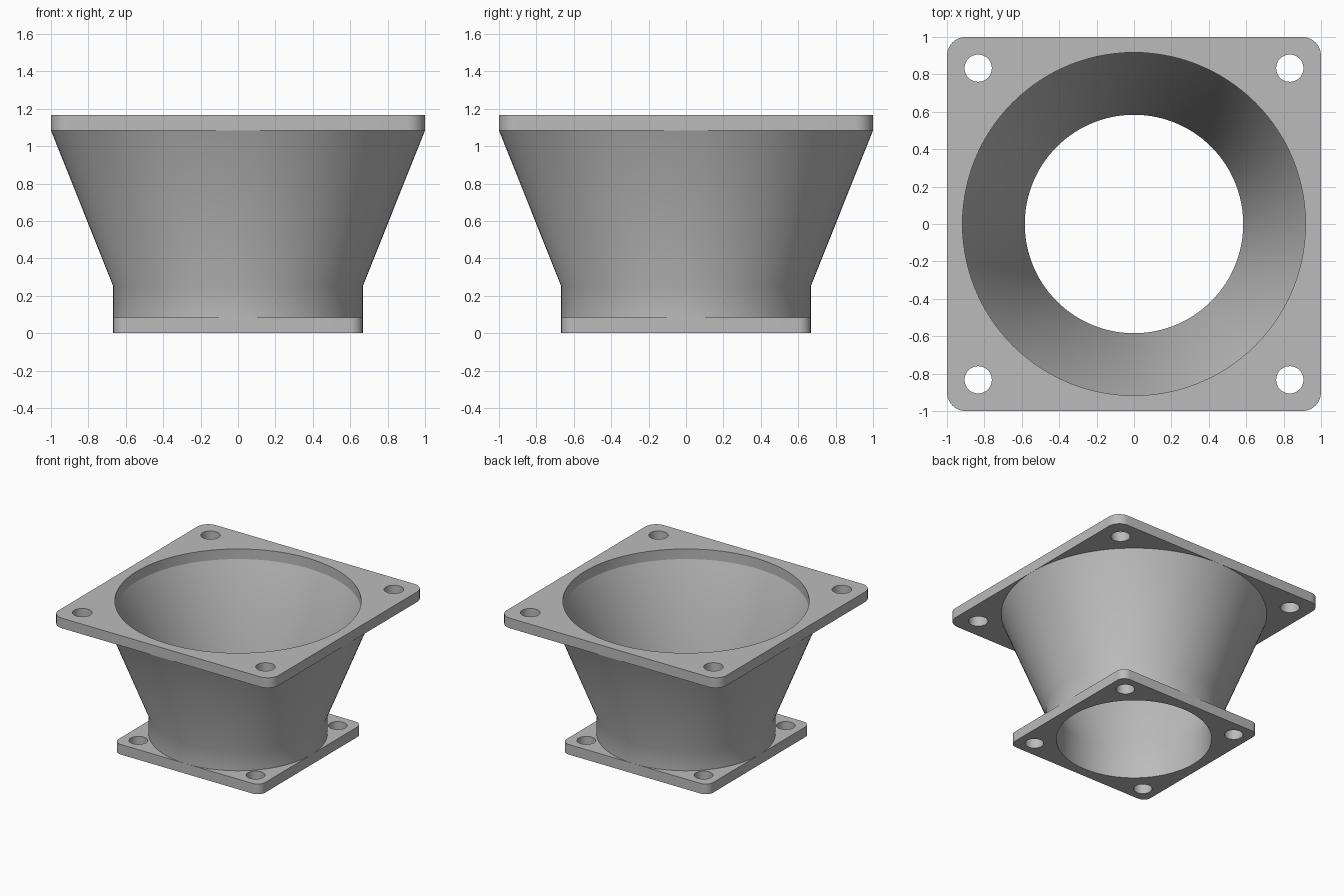
import bpy, bmesh
from math import sin, cos, pi, radians

cube = bpy.data.objects.get("Cube")
if cube:
    bpy.data.objects.remove(cube, do_unlink=True)

grey = bpy.data.materials.new("light grey")
grey.use_nodes = True
colour = (0.5, 0.5, 0.5, 1)
grey.diffuse_color = colour
grey.node_tree.nodes["Principled BSDF"].inputs["Base Color"].default_value = colour

SIDES = 120
PLATE = 0.083          # flange thickness
HEIGHT = 1.167
NECK_TOP = 0.25
WALL = 0.083
SMALL, LARGE = 0.667, 1.0   # flange half widths, also outer funnel radii


def finish(name, bm):
    bmesh.ops.recalc_face_normals(bm, faces=bm.faces)
    mesh = bpy.data.meshes.new(name)
    bm.to_mesh(mesh)
    bm.free()
    mesh.materials.append(grey)
    obj = bpy.data.objects.new(name, mesh)
    bpy.context.collection.objects.link(obj)
    bpy.ops.object.select_all(action='DESELECT')
    obj.select_set(True)
    bpy.context.view_layer.objects.active = obj
    bpy.ops.object.shade_smooth_by_angle(angle=radians(30))
    return obj


def circle(radius, count, cx=0, cy=0):
    return [(cx + radius * cos(2 * pi * i / count),
             cy + radius * sin(2 * pi * i / count)) for i in range(count)]


def rounded_square(half, radius, steps=8):
    points = []
    for corner, (sx, sy) in enumerate([(1, 1), (-1, 1), (-1, -1), (1, -1)]):
        for i in range(steps + 1):
            a = (corner + i / steps) * pi / 2
            points.append((sx * (half - radius) + radius * cos(a),
                           sy * (half - radius) + radius * sin(a)))
    return points


def flange(name, half, corner, hole_at, hole_radius, z):
    """Rounded square plate with a central bore and four screw holes."""
    loops = [rounded_square(half, corner), circle(half - WALL, SIDES)]
    loops += [circle(hole_radius, 32, sx * hole_at, sy * hole_at)
              for sx in (-1, 1) for sy in (-1, 1)]
    bm = bmesh.new()
    edges = []
    for loop in loops:
        verts = [bm.verts.new((x, y, z)) for x, y in loop]
        edges += [bm.edges.new((verts[i - 1], verts[i])) for i in range(len(verts))]
    bmesh.ops.triangle_fill(bm, edges=edges, use_beauty=True, normal=(0, 0, 1))
    raised = bmesh.ops.extrude_face_region(bm, geom=bm.faces[:], use_keep_orig=True)
    bmesh.ops.translate(bm, vec=(0, 0, PLATE),
                        verts=[v for v in raised["geom"] if isinstance(v, bmesh.types.BMVert)])
    return finish(name, bm)


# Square flanges at both ends
flange("bottom_flange", SMALL, 0.067, 0.533, 0.07, 0)
flange("top_flange", LARGE, 0.1, 0.833, 0.073, HEIGHT - PLATE)

# Hollow funnel: straight neck, then a cone, closed inside the flange faces
outer = [(SMALL, PLATE), (SMALL, NECK_TOP), (LARGE, HEIGHT - PLATE)]
inner = [(r - WALL, z) for r, z in reversed(outer)]
bm = bmesh.new()
rings = [[bm.verts.new((x, y, z)) for x, y in circle(r, SIDES)] for r, z in outer + inner]
for k, ring in enumerate(rings):
    below = rings[k - 1]
    for i in range(SIDES):
        bm.faces.new((below[i - 1], below[i], ring[i], ring[i - 1]))
# the end rings lie hidden against the flanges, so drop them
hidden = [f for f in bm.faces if max(v.co.z for v in f.verts) - min(v.co.z for v in f.verts) < 0.001]
bmesh.ops.recalc_face_normals(bm, faces=bm.faces)
bmesh.ops.delete(bm, geom=hidden, context='FACES')
mesh_normals_done = bm
mesh = bpy.data.meshes.new("funnel_wall")
mesh_normals_done.to_mesh(mesh)
bm.free()
mesh.materials.append(grey)
funnel = bpy.data.objects.new("funnel_wall", mesh)
bpy.context.collection.objects.link(funnel)
bpy.ops.object.select_all(action='DESELECT')
funnel.select_set(True)
bpy.context.view_layer.objects.active = funnel
bpy.ops.object.shade_smooth_by_angle(angle=radians(30))
